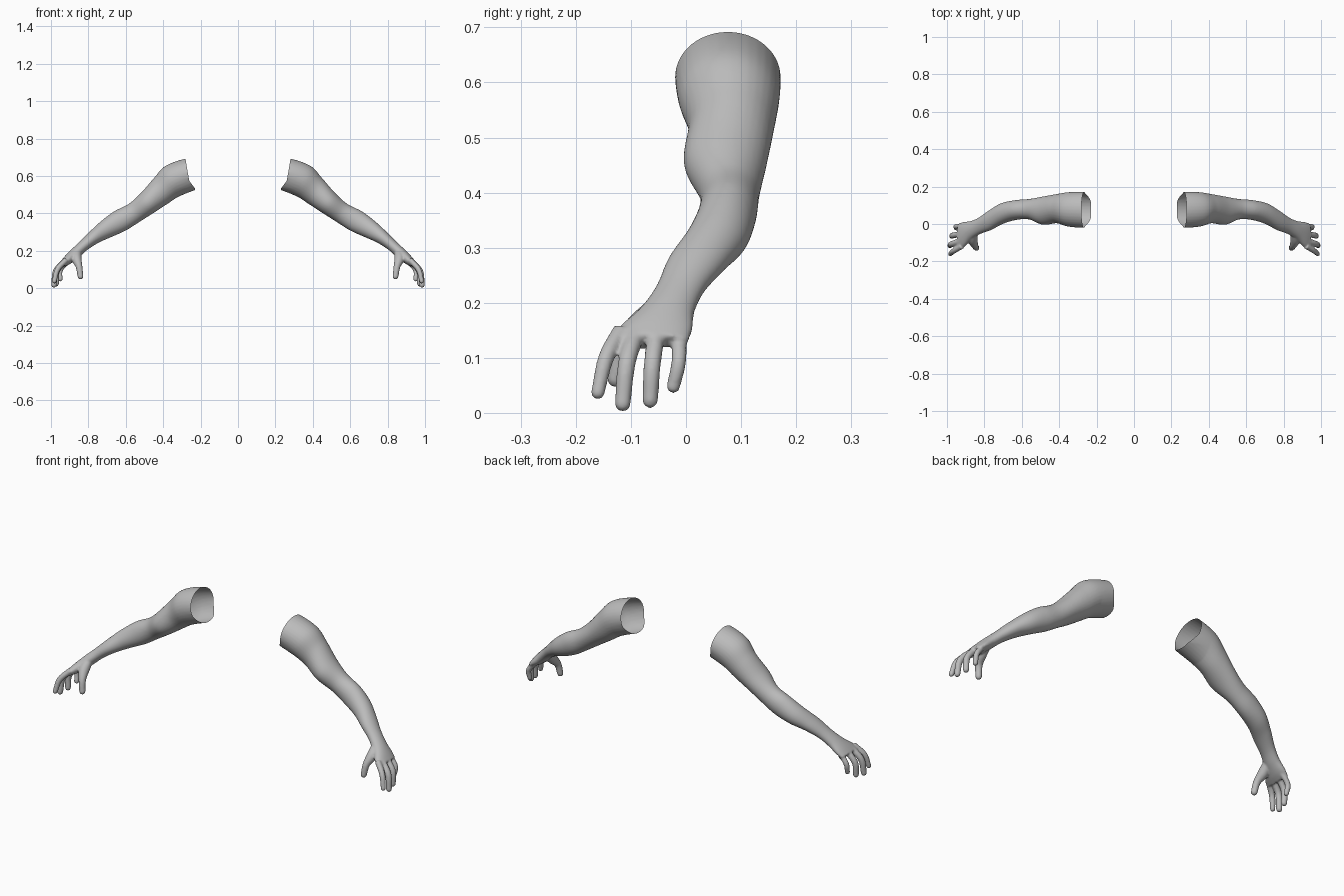
import bpy, bmesh, math
from mathutils import Vector

if "Cube" in bpy.data.objects:
    bpy.data.objects.remove(bpy.data.objects["Cube"])

grey = bpy.data.materials.new("plain_grey")
grey.diffuse_color = (0.5, 0.5, 0.5, 1)
grey.use_nodes = True
grey.node_tree.nodes["Principled BSDF"].inputs["Base Color"].default_value = grey.diffuse_color


def spline(pts, steps):
    """Smooth curve through rows of numbers."""
    p = [Vector(q) for q in pts]
    p = [2 * p[0] - p[1]] + p + [2 * p[-1] - p[-2]]
    out = []
    for i in range(1, len(p) - 2):
        a, b, c, d = p[i - 1:i + 3]
        for k in range(steps):
            t = k / steps
            out.append(0.5 * (2 * b + (c - a) * t + (2 * a - 5 * b + 4 * c - d) * t * t
                              + (3 * b - a - 3 * c + d) * t ** 3))
    return out + [p[-2]]


def loft(bm, rings):
    """Closed skin over a list of (centre, axis a, axis b)."""
    n, rows = 32, []
    for c, a, b in rings:
        rows.append([bm.verts.new(c + a * math.cos(2 * math.pi * k / n)
                                  + b * math.sin(2 * math.pi * k / n)) for k in range(n)])
    for r, s in zip(rows, rows[1:]):
        for k in range(n):
            bm.faces.new((r[k], r[(k + 1) % n], s[(k + 1) % n], s[k]))
    bm.faces.new(rows[0][::-1])
    bm.faces.new(rows[-1])


def digit(bm, pts):
    """Round-ended finger through rows of x, y, z, radius."""
    path = spline(pts, 8)
    rings = []
    for i, q in enumerate(path):
        t = (path[min(i + 1, len(path) - 1)] - path[max(i - 1, 0)]).to_3d().normalized()
        a = t.cross(Vector((0, 1, 0))).normalized()
        rings.append((q.to_3d(), a * q[3], t.cross(a) * q[3]))
    c, a, b = rings[-1]
    r = a.length
    for k in range(1, 7):
        ang = k * math.pi / 2 / 6.3
        rings.append((c + t * r * math.sin(ang), a * math.cos(ang), b * math.cos(ang)))
    loft(bm, rings)


bm = bmesh.new()

# Arm and palm: upper edge x, z; lower edge x, z; front y, back y
sections = [
    (0.20, 0.700, 0.17, 0.560, -0.018, 0.170),
    (0.29, 0.690, 0.245, 0.528, -0.020, 0.172),
    (0.39, 0.652, 0.31, 0.495, -0.014, 0.170),
    (0.45, 0.588, 0.375, 0.452, 0.004, 0.160),
    (0.52, 0.508, 0.45, 0.403, -0.004, 0.147),
    (0.585, 0.450, 0.53, 0.352, 0.024, 0.134),
    (0.66, 0.412, 0.60, 0.308, 0.022, 0.128),
    (0.73, 0.360, 0.68, 0.272, 0.000, 0.112),
    (0.79, 0.305, 0.745, 0.243, -0.033, 0.076),
    (0.845, 0.250, 0.805, 0.205, -0.054, 0.036),
    (0.89, 0.208, 0.85, 0.165, -0.083, 0.016),
    (0.925, 0.172, 0.89, 0.134, -0.122, 0.012),
    (0.95, 0.142, 0.922, 0.116, -0.143, 0.004)]
rings = []
for tx, tz, lx, lz, y0, y1 in spline(sections, 8):
    rings.append((Vector(((tx + lx) / 2, (y0 + y1) / 2, (tz + lz) / 2)),
                  Vector(((tx - lx) / 2, 0, (tz - lz) / 2)),
                  Vector((0, (y1 - y0) / 2, 0))))
loft(bm, rings)

# Four fingers and the thumb
digit(bm, [(0.92, -0.118, 0.150, 0.015), (0.965, -0.145, 0.100, 0.0145), (0.982, -0.160, 0.037, 0.0125)])
digit(bm, [(0.92, -0.088, 0.150, 0.016), (0.973, -0.107, 0.092, 0.016), (0.984, -0.115, 0.017, 0.0145)])
digit(bm, [(0.92, -0.052, 0.150, 0.016), (0.968, -0.061, 0.090, 0.0155), (0.972, -0.065, 0.023, 0.0145)])
digit(bm, [(0.91, -0.014, 0.148, 0.014), (0.950, -0.013, 0.095, 0.0135), (0.950, -0.023, 0.048, 0.0125)])
digit(bm, [(0.86, -0.045, 0.195, 0.022), (0.862, -0.085, 0.155, 0.026), (0.850, -0.117, 0.115, 0.018),
           (0.842, -0.128, 0.062, 0.0155)])
bmesh.ops.recalc_face_normals(bm, faces=bm.faces)

# Fuse the parts into one skin
mesh = bpy.data.meshes.new("arm_core")
bm.to_mesh(mesh)
bm.free()
core = bpy.data.objects.new("arm_core", mesh)
bpy.context.collection.objects.link(core)
fuse = core.modifiers.new("fuse", 'REMESH')
fuse.mode = 'VOXEL'
fuse.voxel_size = 0.0045
soft = core.modifiers.new("soft", 'SMOOTH')
soft.factor, soft.iterations = 0.5, 6
dg = bpy.context.evaluated_depsgraph_get()
skin = bpy.data.meshes.new_from_object(core.evaluated_get(dg))
bpy.data.objects.remove(core)

# Cut the shoulder open and flare its lower lip
bm = bmesh.new()
bm.from_mesh(skin)
bmesh.ops.bisect_plane(bm, geom=bm.verts[:] + bm.edges[:] + bm.faces[:], plane_co=(0.28, 0, 0.685),
                       plane_no=(0.985, 0, -0.17), clear_inner=True)
for v in bm.verts:
    near = max(0, 1 - (v.co.x - 0.25) / 0.08)
    low = min(1, max(0, (0.575 - v.co.z) / 0.04))
    v.co.x -= 0.024 * min(1, near) * low
bm.to_mesh(skin)
bm.free()

arms = bpy.data.objects.new("arms", skin)
bpy.context.collection.objects.link(arms)
skin.materials.clear()
skin.materials.append(grey)
arms.modifiers.new("other_side", 'MIRROR').use_mirror_merge = False
skin.polygons.foreach_set("use_smooth", [True] * len(skin.polygons))
